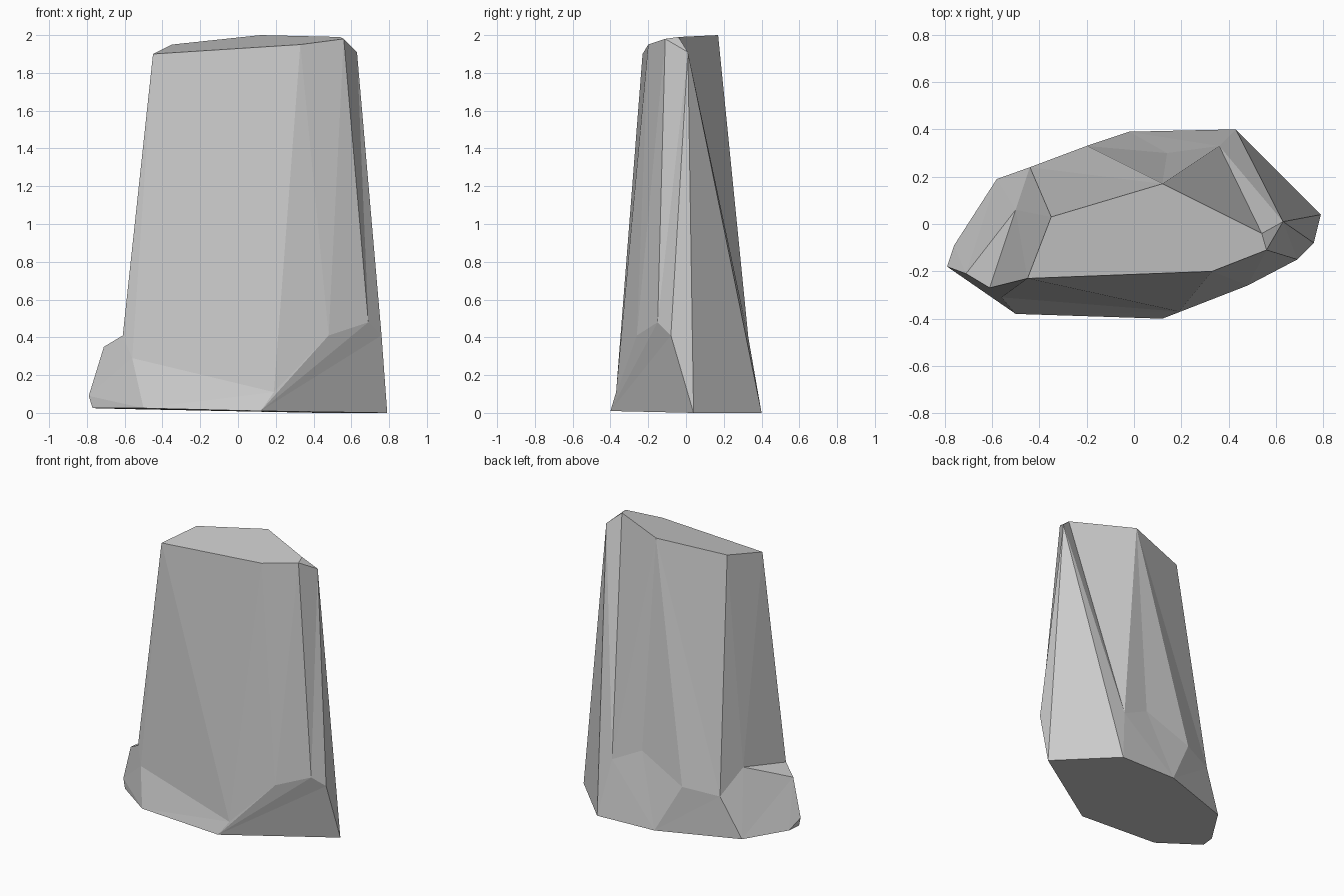
import bpy, bmesh

if "Cube" in bpy.data.objects:
    bpy.data.objects.remove(bpy.data.objects["Cube"])

bm = bmesh.new()


def ring(points):
    return [bm.verts.new(p) for p in points]


def zip_rings(upper, lower, steps):
    """Stitch two rings with triangles; U / D says which ring advances next."""
    i = j = 0
    for s in steps:
        a, b = upper[i % len(upper)], lower[j % len(lower)]
        if s == "U":
            i += 1
            c = upper[i % len(upper)]
        else:
            j += 1
            c = lower[j % len(lower)]
        bm.faces.new((a, b, c))


# Rings run counter-clockwise seen from above, starting at the right side
top = ring([(.63, .01, 1.91), (.54, -.04, 1.99), (.12, .17, 2.0), (-.35, .03, 1.95),
            (-.45, -.23, 1.90), (.33, -.20, 1.95), (.56, -.11, 1.98)])
mid = ring([(.76, -.08, .41), (.36, .33, .40), (.14, .30, .51), (-.20, .33, .35),
            (-.44, .24, .31), (-.50, .06, .47), (-.61, -.27, .41), (-.56, -.31, .29),
            (.19, -.37, .11), (.48, -.26, .41), (.69, -.15, .48)])
base = ring([(.79, .04, 0), (.43, .40, 0), (-.02, .39, .01), (-.58, .19, .02),
             (-.76, -.09, .025), (-.77, -.19, .025), (-.50, -.38, .025), (.12, -.40, .01)])
# Left foot: ledge corner and toe
ledge, toe = ring([(-.71, -.21, .35), (-.79, -.18, .09)])

# Tall upper walls
zip_rings(top, [base[1]] + mid[1:] + [mid[0], base[0]], "DUUDDDUDUDDDUDUDUDDD")

# Chipped lower skirt, stepping out over the foot
zip_rings(mid[1:6] + [ledge] + mid[6:] + [mid[0]],
          base[1:5] + [toe] + base[6:] + [base[0]], "DUUUDUUDDUUDUDUUUD")
bm.faces.new((mid[5], ledge, mid[6]))
bm.faces.new((base[4], base[5], toe))
bm.faces.new((base[5], base[6], toe))

# Caps
bm.faces.new(top[1:])
bm.faces.new((top[0], top[1], top[6]))
bm.faces.new(base)

bmesh.ops.recalc_face_normals(bm, faces=bm.faces)
mesh = bpy.data.meshes.new("standing_rock")
bm.to_mesh(mesh)
bm.free()
bpy.context.collection.objects.link(bpy.data.objects.new("standing_rock", mesh))
